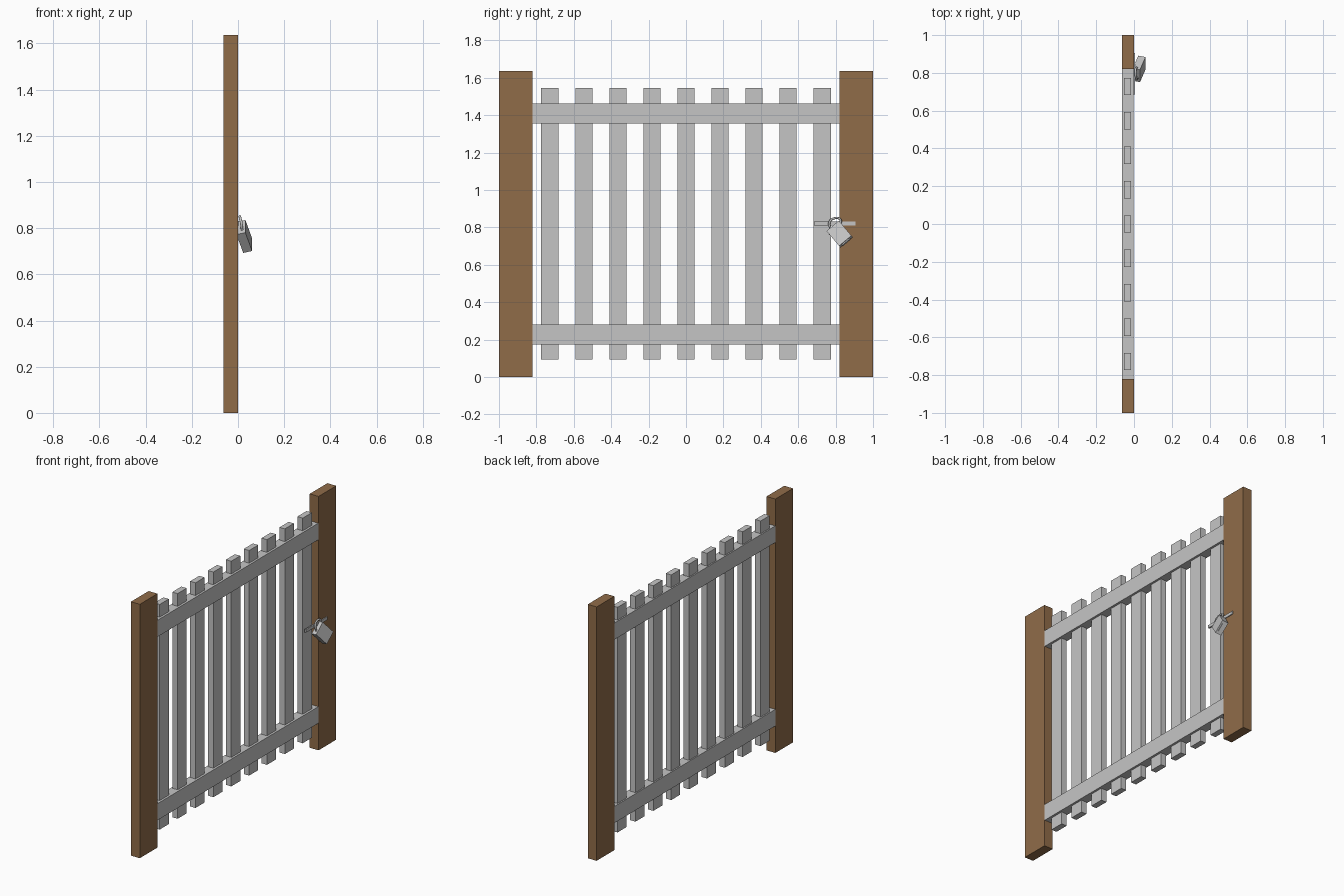
import bpy
from mathutils import Matrix, Vector

if "Cube" in bpy.data.objects:
    bpy.data.objects.remove(bpy.data.objects["Cube"])


def material(name, rgb):
    m = bpy.data.materials.new(name)
    m.diffuse_color = (*rgb, 1)
    m.use_nodes = True
    m.node_tree.nodes["Principled BSDF"].inputs["Base Color"].default_value = m.diffuse_color
    return m


brown = material("brown wood", (0.28, 0.15, 0.066))
grey = material("light grey", (0.56, 0.56, 0.56))


def box(name, lo, hi, mat, matrix=None):
    """Box between two corners, optionally placed by a matrix."""
    lo, hi = Vector(lo), Vector(hi)
    bpy.ops.mesh.primitive_cube_add(size=1)
    ob = bpy.context.object
    ob.name = name
    size = hi - lo
    ob.data.transform(Matrix.Translation((lo + hi) / 2) @ Matrix.Diagonal((*size, 1)))
    if matrix:
        ob.data.transform(matrix)
    ob.data.materials.append(mat)
    return ob


# Posts
for name, y in (("hinge_post", -1.0), ("latch_post", 0.82)):
    box(name, (-0.063, y, 0), (0, y + 0.18, 1.636), brown)

# Rails, which the pickets pass through
for name, z in (("lower_rail", 0.174), ("upper_rail", 1.356)):
    box(name, (-0.0625, -0.82, z), (-0.002, 0.82, z + 0.107), grey)

# Pickets
for i in range(-4, 5):
    y = i * 0.182
    box(f"picket_{i + 5}", (-0.054, y - 0.046, 0.094), (-0.016, y + 0.046, 1.545), grey)

# Latch bar across gate and post
box("latch_bar", (-0.004, 0.685, 0.811), (0.005, 0.905, 0.831), grey)

# Tilted padlock body (local axes: thickness, width, up)
up = Vector((-0.27, -0.62, 0.74)).normalized()
wide = Vector((0, 0.77, 0.64)).normalized()
thick = wide.cross(up).normalized()
place = Matrix.Translation((0.028, 0.823, 0.762)) @ Matrix((thick, wide, up)).transposed().to_4x4()
body = box("padlock_body", (-0.02, -0.043, -0.051), (0.02, 0.043, 0.057), grey, place)
box("padlock_keyway", (-0.011, -0.026, -0.057), (0.011, 0.026, -0.05), grey, place)

# Padlock shackle looping over the latch bar
curve = bpy.data.curves.new("padlock_shackle", "CURVE")
curve.dimensions = "3D"
curve.bevel_depth = 0.006
curve.bevel_resolution = 1
curve.use_fill_caps = True
curve.resolution_u = 4
points = [(0.018, 0.775, 0.79), (0.014, 0.766, 0.825), (0.008, 0.795, 0.849),
          (0.01, 0.825, 0.842), (0.018, 0.822, 0.81)]
spline = curve.splines.new("BEZIER")
spline.bezier_points.add(len(points) - 1)
for bp, co in zip(spline.bezier_points, points):
    bp.co = co
    bp.handle_left_type = bp.handle_right_type = "AUTO"
curve.materials.append(grey)
shackle = bpy.data.objects.new("padlock_shackle", curve)
bpy.context.collection.objects.link(shackle)
